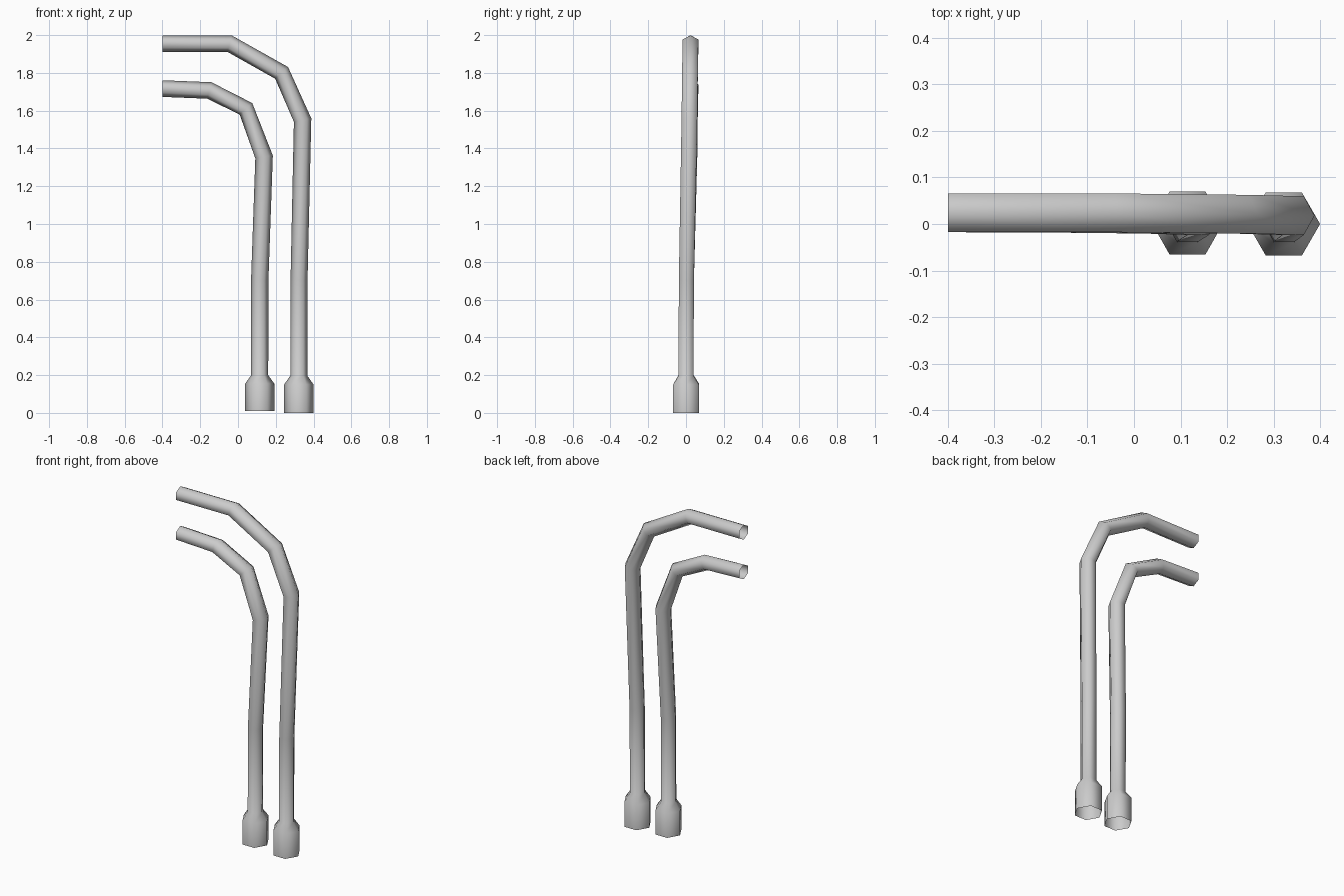
import bpy, bmesh, math
from mathutils import Vector

if "Cube" in bpy.data.objects:
    bpy.data.objects.remove(bpy.data.objects["Cube"])

SIDES = 6


def hex_pipe(name, path, start_dir, end_dir):
    """Open six-sided tube; path entries are x, y, z, in-plane radius, depth radius."""
    bm = bmesh.new()
    pts = [Vector(p[:3]) for p in path]
    rings = []
    for i, p in enumerate(path):
        # ring plane bisects the bend, staying upright in the xz plane
        if i == 0:
            t = Vector(start_dir)
        elif i == len(path) - 1:
            t = Vector(end_dir)
        else:
            t = (pts[i] - pts[i - 1]).normalized() + (pts[i + 1] - pts[i]).normalized()
        side = Vector((t.z, 0, -t.x)).normalized()
        ring = []
        for k in range(SIDES):
            a = 2 * math.pi * k / SIDES
            ring.append(bm.verts.new(pts[i] + side * p[3] * math.cos(a)
                                     + Vector((0, p[4] * math.sin(a), 0))))
        rings.append(ring)
    for a, b in zip(rings, rings[1:]):
        for k in range(SIDES):
            n = (k + 1) % SIDES
            f = bm.faces.new((a[k], a[n], b[n], b[k]))
            f.smooth = True
    bmesh.ops.recalc_face_normals(bm, faces=bm.faces)
    me = bpy.data.meshes.new(name)
    bm.to_mesh(me)
    bm.free()
    ob = bpy.data.objects.new(name, me)
    bpy.context.collection.objects.link(ob)
    return ob


# Tall outer pipe with its wide foot socket
hex_pipe("outer_pipe", [
    (0.322, 0.0, 0.0, 0.078, 0.078),
    (0.322, 0.0, 0.15, 0.078, 0.078),
    (0.322, 0.0, 0.197, 0.045, 0.046),
    (0.323, 0.002, 0.70, 0.045, 0.046),
    (0.342, 0.018, 1.55, 0.047, 0.048),
    (0.231, 0.021, 1.80, 0.046, 0.048),
    (-0.045, 0.024, 1.955, 0.045, 0.048),
    (-0.40, 0.024, 1.955, 0.044, 0.048),
], (0, 0, 1), (-1, 0, 0))

# Shorter inner pipe nested below it
hex_pipe("inner_pipe", [
    (0.115, 0.002, 0.01, 0.077, 0.078),
    (0.115, 0.002, 0.155, 0.077, 0.078),
    (0.115, 0.0, 0.20, 0.045, 0.046),
    (0.115, 0.002, 0.70, 0.046, 0.046),
    (0.138, 0.018, 1.355, 0.047, 0.048),
    (0.042, 0.021, 1.61, 0.045, 0.048),
    (-0.152, 0.023, 1.707, 0.045, 0.048),
    (-0.40, 0.024, 1.717, 0.044, 0.048),
], (0, 0, 1), (-1, 0, 0))
